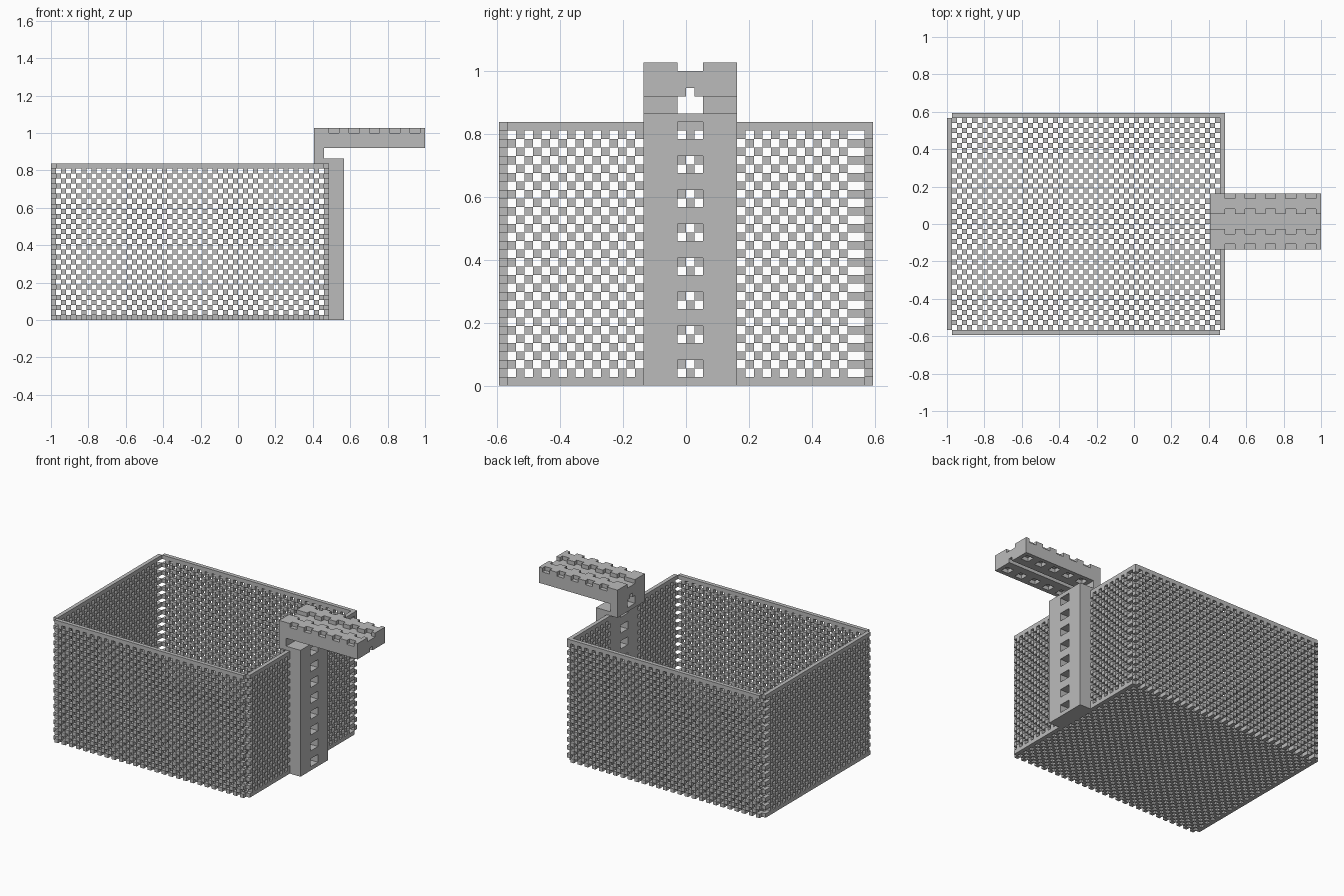
import bpy, bmesh
from mathutils import Vector

cube = bpy.data.objects.get("Cube")
if cube:
    bpy.data.objects.remove(cube, do_unlink=True)

C = 2 / 74                        # edge of one block
ORIGIN = Vector((-1, -22 * C, 0))
NX, NY, NZ = 54, 43, 30           # last block index of the basket

grey = bpy.data.materials.new("plain_grey")
grey.use_nodes = True
grey.diffuse_color = (0.5, 0.5, 0.5, 1)
grey.node_tree.nodes["Principled BSDF"].inputs["Base Color"].default_value = (0.5, 0.5, 0.5, 1)


def build(name, cells, merge=False):
    """Skin a set of blocks, keeping only the exposed faces."""
    bm = bmesh.new()
    for cell in cells:
        base = Vector(cell)
        for axis in range(3):
            for side in (0, 1):
                near = list(cell)
                near[axis] += 2 * side - 1
                if tuple(near) in cells:
                    continue
                u, v, n = Vector(), Vector(), Vector()
                n[axis] = side
                u[(axis + 1) % 3] = 1
                v[(axis + 2) % 3] = 1
                loop = [base + n, base + n + u, base + n + u + v, base + n + v]
                if not side:
                    loop.reverse()
                bm.faces.new([bm.verts.new(ORIGIN + p * C) for p in loop])
    if merge:
        bmesh.ops.remove_doubles(bm, verts=bm.verts, dist=C / 100)
        bmesh.ops.dissolve_limit(bm, angle_limit=0.01, verts=bm.verts, edges=bm.edges)
    mesh = bpy.data.meshes.new(name)
    bm.to_mesh(mesh)
    bm.free()
    mesh.materials.append(grey)
    bpy.context.collection.objects.link(bpy.data.objects.new(name, mesh))


def box(xs, ys, zs):
    """All blocks between inclusive index limits."""
    return {(i, j, k) for i in range(xs[0], xs[1] + 1)
            for j in range(ys[0], ys[1] + 1) for k in range(zs[0], zs[1] + 1)}


def lattice(a, b, last=None):
    """Chequered filling; the last column repeats the one before it."""
    return (a - (a == last) + b) % 2 == 1


# Front and back walls with solid rims
for name, j, end in (("front_wall", 0, NX - 1), ("back_wall", NY, NX)):
    build(name, {c for c in box((1, end), (j, j), (0, NZ))
                 if c[2] == NZ or lattice(c[0], c[2])})

# Side walls with solid rims and bottom rails
TOWER_Y = (17, 27)
for name, i, end in (("right_wall", 0, NY - 1), ("left_wall", NX, NY - 1)):
    cells = {c for c in box((i, i), (1, end), (0, NZ))
             if c[2] in (0, NZ) or lattice(c[1], c[2], NY - 1)}
    if i:
        cells -= box((i, i), TOWER_Y, (0, NZ))
    build(name, cells)

# Chequered floor
build("floor", {c for c in box((1, NX - 1), (1, NY - 1), (0, 0)) if lattice(c[0], c[1], None)})

# Upright post with a column of openings
post = box((NX, NX + 3), TOWER_Y, (0, 31))
for k in range(1, 30, 4):
    post -= box((NX, NX + 3), (21, 23), (k, k + 1))
build("post", post, True)

# Hook: riser with an arch, and a flat arm
hook = box((52, 53), TOWER_Y, (31, 34)) | box((52, 73), TOWER_Y, (35, 37))
hook -= box((52, 53), (21, 23), (32, 33)) | box((52, 53), (22, 22), (34, 34))
# Channel and notches along the top of the arm
hook -= box((52, 73), (21, 23), (37, 37))
for i in range(55, 73, 4):
    for j in (17, 20, 24, 27):
        hook -= box((i, i + 1), (j, j), (37, 37))
# Rim, rails and dividers under the arm
under = {c for c in box((54, 73), TOWER_Y, (34, 34))
         if c[1] in (17, 20, 21, 23, 24, 27) or c[0] in (54, 73) or c[0] % 4 in (1, 2)}
hook |= under - box((54, 73), (22, 22), (34, 34))
build("hook", hook, True)
